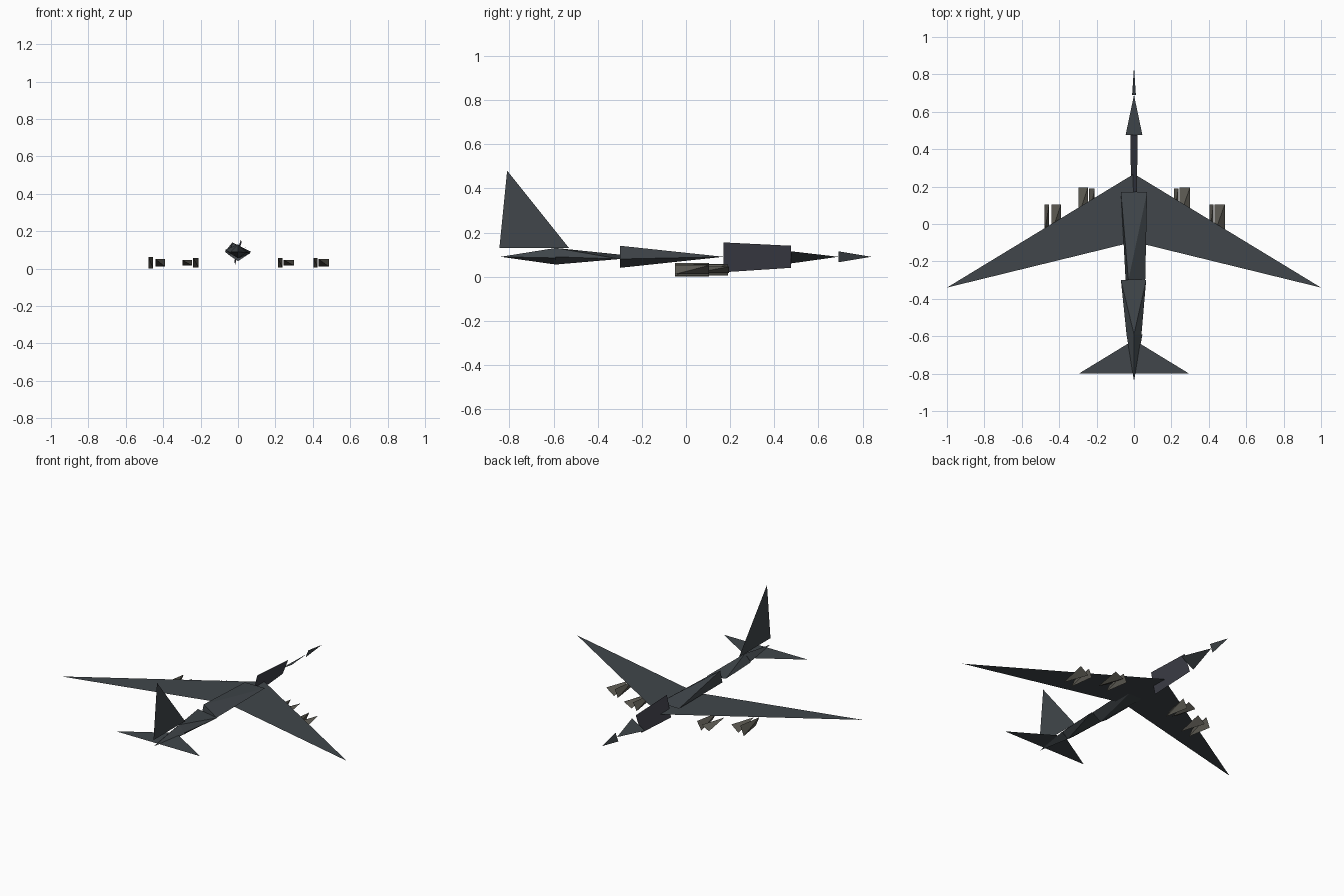
import bpy, bmesh

cube = bpy.data.objects.get("Cube")
if cube:
    bpy.data.objects.remove(cube, do_unlink=True)


def material(name, color):
    m = bpy.data.materials.new(name)
    m.use_nodes = True
    m.diffuse_color = (*color, 1)
    bsdf = m.node_tree.nodes["Principled BSDF"]
    bsdf.inputs["Base Color"].default_value = (*color, 1)
    bsdf.inputs["Roughness"].default_value = 0.8
    return m


SLATE = material("slate grey", (0.052, 0.062, 0.07))
NOSE = material("violet grey", (0.05, 0.052, 0.068))
POD = material("olive grey", (0.11, 0.105, 0.088))


def finish(name, bm, mat):
    mesh = bpy.data.meshes.new(name)
    bm.to_mesh(mesh)
    bm.free()
    mesh.materials.append(mat)
    ob = bpy.data.objects.new(name, mesh)
    bpy.context.collection.objects.link(ob)
    return ob


def plate(name, points, mat):
    """A single flat sheet."""
    bm = bmesh.new()
    bm.faces.new([bm.verts.new(p) for p in points])
    return finish(name, bm, mat)


def section(name, y_front, front, y_back, back, mat):
    """Faceted solid joining (x, z) points at one station to those at another."""
    bm = bmesh.new()
    for y, ring in ((y_front, front), (y_back, back)):
        for x, z in ring:
            bm.verts.new((x, y, z))
    bmesh.ops.convex_hull(bm, input=bm.verts)
    bmesh.ops.recalc_face_normals(bm, faces=bm.faces)
    return finish(name, bm, mat)


# Nose and forward fuselage sheets
plate("nose_tip", [(0, .84, .09), (-.01, .69, .065), (.01, .69, .115)], SLATE)
plate("nose_cone", [(0, .69, .09), (-.045, .475, .06), (.045, .475, .115)], SLATE)
plate("forward_fuselage", [(-.02, .475, .04), (.02, .475, .14),
                           (.015, .17, .155), (-.015, .17, .02)], NOSE)

# Faceted fuselage and tail cone
section("mid_fuselage", .17, [(-.07, .09), (.07, .09)],
        -.3, [(-.045, .07), (-.03, .14), (.06, .08), (0, .04)], SLATE)
section("rear_fuselage", -.3, [(-.07, .1), (.065, .08)],
        -.59, [(-.04, .085), (.0, .13), (.04, .09), (0, .055)], SLATE)
section("tail_cone", -.84, [(0, .09)],
        -.59, [(-.04, .09), (0, .13), (.045, .085), (0, .055)], SLATE)

# Flat swept wing, tailplane and fin
plate("wing", [(0, .268, .073), (-1, -.34, .073), (0, -.095, .073), (1, -.34, .073)], SLATE)
plate("tailplane", [(0, -.62, .09), (-.295, -.8, .09), (.295, -.8, .09)], SLATE)
plate("tail_fin", [(0, -.53, .13), (0, -.81, .48), (0, -.845, .13)], SLATE)

# Engine pods: centre x, width, height, front station
pods = [(-.272, .05, .028, .195), (-.225, .03, .052, .19),
        (.272, .055, .028, .195), (.225, .024, .05, .19),
        (-.466, .025, .06, .105), (-.416, .05, .04, .105),
        (.415, .02, .05, .105), (.458, .055, .04, .105)]
for i, (cx, w, h, y) in enumerate(pods):
    x0, x1, z0, z1 = cx - w / 2, cx + w / 2, .031 - h / 2, .031 + h / 2
    section(f"engine_pod_{i + 1}", y, [(x0, z0), (x1, z1)],
            y - .155, [(x0, z1), (x1, z0)], POD)
